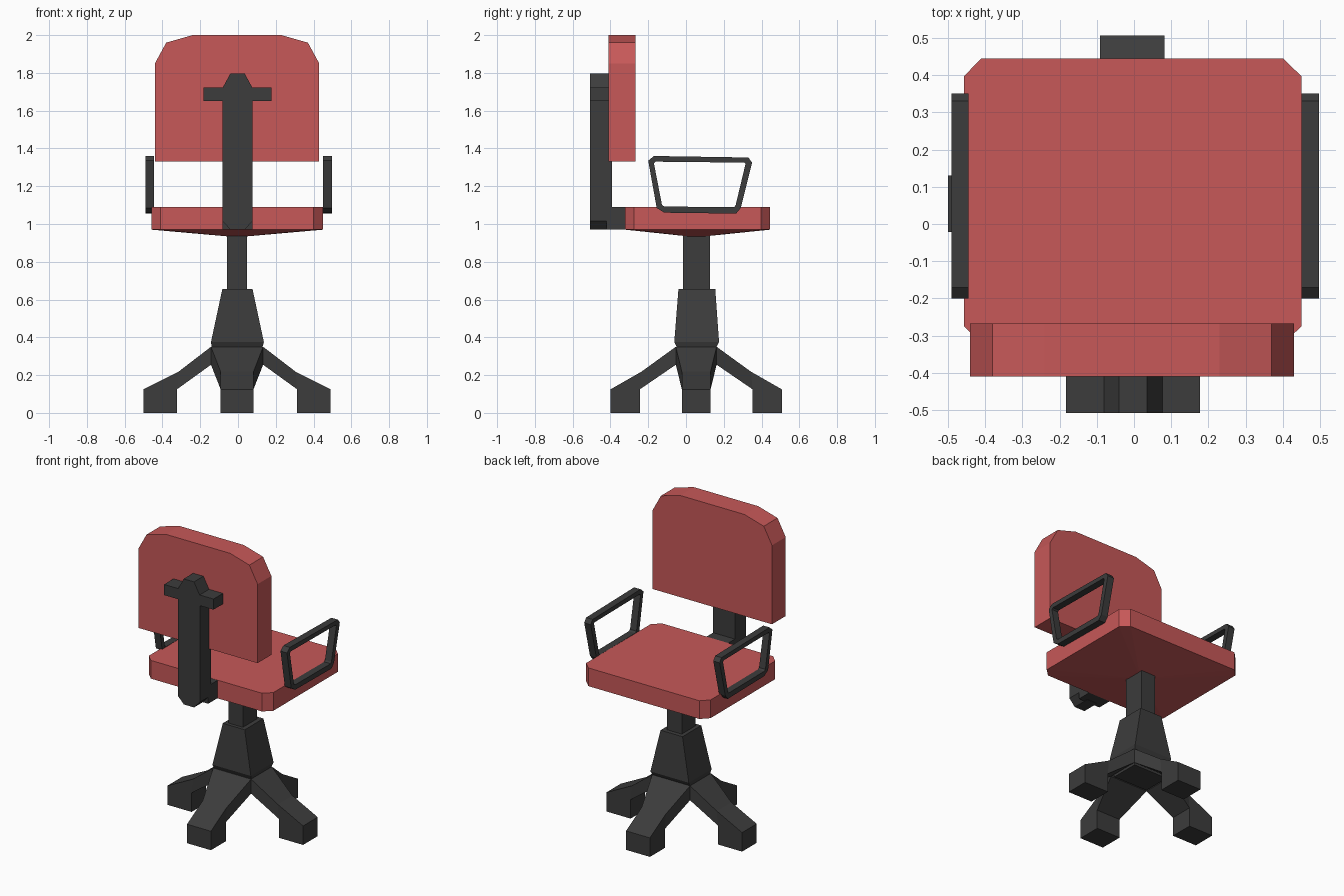
import bpy, bmesh
from mathutils import Vector

if "Cube" in bpy.data.objects:
    bpy.data.objects.remove(bpy.data.objects["Cube"])


def material(name, rgb):
    m = bpy.data.materials.new(name)
    m.diffuse_color = (*rgb, 1)
    m.use_nodes = True
    m.node_tree.nodes["Principled BSDF"].inputs["Base Color"].default_value = m.diffuse_color
    return m


RED = material("red fabric", (0.57, 0.098, 0.098))
DARK = material("dark plastic", (0.045, 0.045, 0.045))


def make(name, verts, faces, mat):
    """Mesh object with consistent outward normals."""
    bm = bmesh.new()
    vs = [bm.verts.new(v) for v in verts]
    for f in faces:
        bm.faces.new([vs[i] for i in f])
    bmesh.ops.recalc_face_normals(bm, faces=bm.faces)
    me = bpy.data.meshes.new(name)
    bm.to_mesh(me)
    bm.free()
    me.materials.append(mat)
    ob = bpy.data.objects.new(name, me)
    bpy.context.collection.objects.link(ob)
    return ob


def loft(name, rings, mat):
    """Skin a stack of equal-length rings and cap both ends."""
    n = len(rings[0])
    faces = [tuple(range(n)), tuple(range((len(rings) - 1) * n, len(rings) * n))]
    for k in range(len(rings) - 1):
        for i in range(n):
            j = (i + 1) % n
            faces.append((k * n + i, k * n + j, (k + 1) * n + j, (k + 1) * n + i))
    return make(name, [p for r in rings for p in r], faces, mat)


def rect(z, x0, x1, y0, y1):
    return [(x0, y0, z), (x1, y0, z), (x1, y1, z), (x0, y1, z)]


def box(name, x0, x1, y0, y1, z0, z1, mat):
    return loft(name, [rect(z0, x0, x1, y0, y1), rect(z1, x0, x1, y0, y1)], mat)


def slab_y(name, profile, y0, y1, mat):
    """Extrude an (x, z) profile along y."""
    return loft(name, [[(x, y, z) for x, z in profile] for y in (y0, y1)], mat)


CX, CY = -0.005, 0.054   # axis of the column

# Backrest with rounded upper corners
slab_y("backrest", [(-0.44, 1.33), (0.43, 1.33), (0.43, 1.85), (0.37, 1.96),
                    (0.23, 2.0), (-0.24, 2.0), (-0.38, 1.96), (-0.44, 1.85)],
       -0.41, -0.267, RED)

# Backrest support: upright, crossbar and bracket to the seat
slab_y("back_upright", [(-0.04, 0.97), (0.035, 0.97), (0.077, 1.015), (0.077, 1.72),
                        (0.035, 1.797), (-0.04, 1.797), (-0.082, 1.72), (-0.082, 1.015)],
       -0.508, -0.392, DARK)
box("back_crossbar", -0.183, 0.177, -0.508, -0.405, 1.652, 1.722, DARK)
box("seat_bracket", -0.082, 0.077, -0.42, -0.30, 0.972, 1.089, DARK)

# Seat: chamfered slab with a shallow pyramid underside
outline = [(-0.41, 0.445), (0.40, 0.445), (0.45, 0.397), (0.45, -0.275),
           (0.40, -0.322), (-0.41, -0.322), (-0.457, -0.275), (-0.457, 0.397)]
n = len(outline)
verts = [(x, y, z) for z in (1.09, 0.97) for x, y in outline] + [(CX, CY, 0.93)]
faces = [tuple(range(n))]
for i in range(n):
    j = (i + 1) % n
    faces += [(i, j, n + j, n + i), (n + i, n + j, 2 * n)]
make("seat", verts, faces, RED)

# Armrests: closed trapezoid loops beside the seat
outer = [(-0.20, 1.335), (-0.17, 1.36), (0.33, 1.352), (0.35, 1.325),
         (0.29, 1.085), (0.265, 1.055), (-0.115, 1.06), (-0.155, 1.085)]
inner = [(-0.17, 1.322), (-0.162, 1.33), (0.308, 1.325), (0.315, 1.318),
         (0.263, 1.1), (0.255, 1.09), (-0.113, 1.092), (-0.127, 1.1)]
for side, x0, x1 in (("left", -0.49, -0.444), ("right", 0.45, 0.497)):
    rings = [[(x, y, z) for y, z in loop]
             for loop, x in ((outer, x0), (outer, x1), (inner, x1), (inner, x0))]
    m = len(outer)
    faces = []
    for k in range(4):
        for i in range(m):
            a, b, j = k * m, ((k + 1) % 4) * m, (i + 1) % m
            faces.append((a + i, a + j, b + j, b + i))
    make(side + "_armrest", [p for r in rings for p in r], faces, DARK)

# Column and tapered hub
box("column", -0.058, 0.048, -0.017, 0.127, 0.60, 0.95, DARK)
loft("hub", [rect(0.25, -0.13, 0.12, -0.04, 0.148),
             rect(0.35, -0.14, 0.13, -0.05, 0.162),
             rect(0.375, -0.143, 0.137, -0.062, 0.175),
             rect(0.655, -0.083, 0.077, -0.04, 0.155)], DARK)


# Four legs, each narrowing from the hub to a block foot
def leg(name, direction, r0, rm, rf, re, w0, w1):
    d = Vector(direction)
    s = Vector((-d.y, d.x, 0))
    prof = [(r0, 0.35, w0), (rm, 0.218, w1), (re, 0.125, w1), (re, 0, w1),
            (rf, 0, w1), (rf, 0.125, w1), (r0, 0.255, w0)]
    verts = [Vector((CX, CY, z)) + d * r + s * w * k
             for k in (-1, 1) for r, z, w in prof]
    faces = [(i, (i + 1) % 7, 7 + (i + 1) % 7, 7 + i) for i in range(7)]
    for o in (0, 7):
        faces += [(o, o + 1, o + 5, o + 6), tuple(o + i for i in (1, 2, 3, 4, 5))]
    make(name, verts, faces, DARK)


for k, side in ((-1, "left"), (1, "right")):
    leg(side + "_leg", (k, 0, 0), 0.138, 0.31, 0.318, 0.495, 0.108, 0.076)
for k, side in ((-1, "front"), (1, "back")):
    leg(side + "_leg", (0, k, 0), 0.108, 0.29, 0.298, 0.453, 0.138, 0.087)
